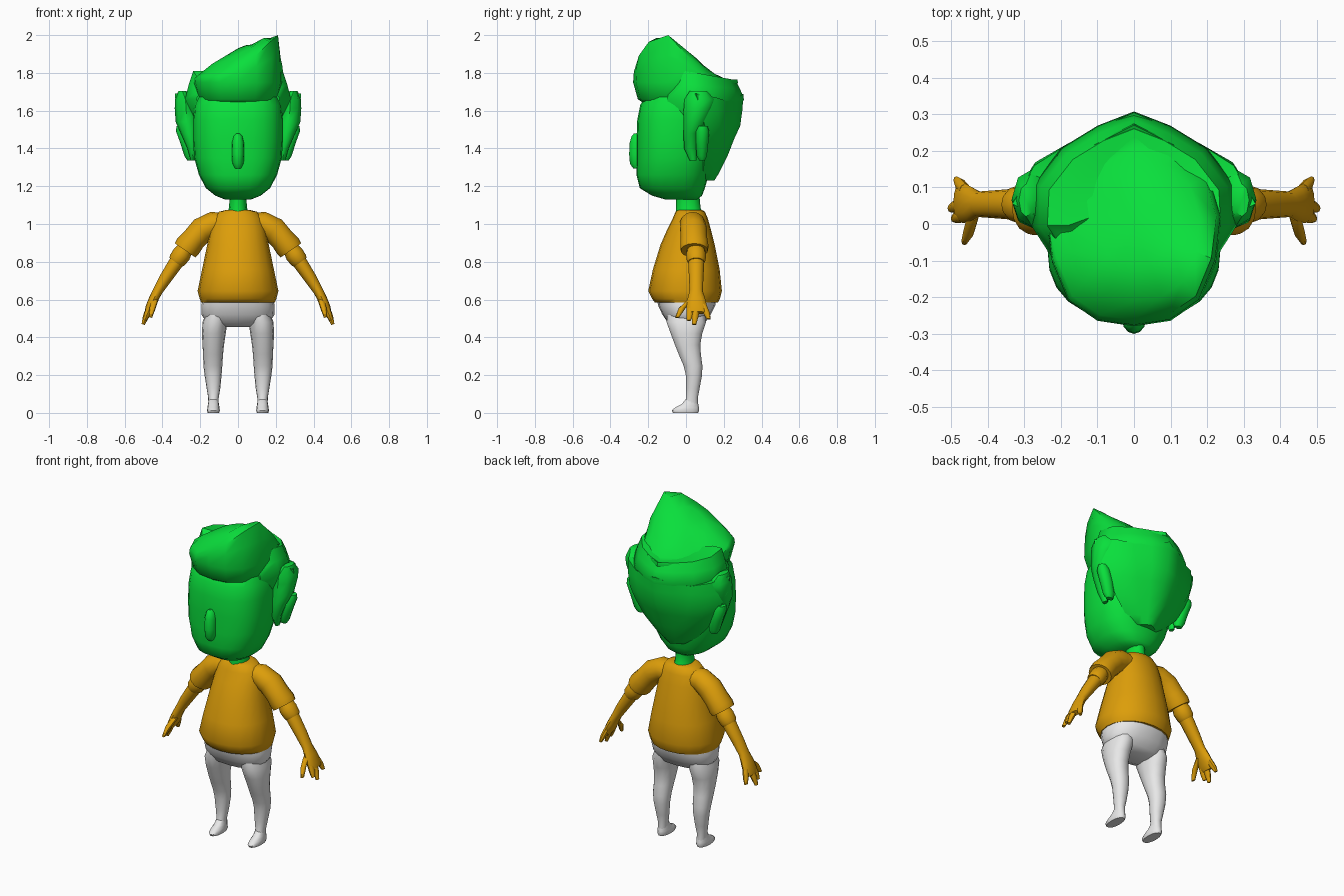
import bpy, bmesh, math
from mathutils import Vector


def material(name, rgb):
    m = bpy.data.materials.new(name)
    m.diffuse_color = (*rgb, 1)
    return m


GREEN = material("green", (0.003, 0.74, 0.045))
ORANGE = material("orange", (0.72, 0.34, 0.003))
WHITE = material("soft_white", (0.8, 0.8, 0.8))


def loft(name, rings, mat, angle=45):
    """Skin closed rings of equal length and cap both ends."""
    bm = bmesh.new()
    loops = [[bm.verts.new(p) for p in r] for r in rings]
    n = len(loops[0])
    for a, b in zip(loops, loops[1:]):
        for i in range(n):
            j = (i + 1) % n
            bm.faces.new((a[i], a[j], b[j], b[i]))
    for cap in (loops[0], loops[-1]):
        c = bm.verts.new(sum((v.co for v in cap), Vector()) / n)
        for i in range(n):
            bm.faces.new((cap[i], cap[(i + 1) % n], c))
    bmesh.ops.recalc_face_normals(bm, faces=bm.faces)
    me = bpy.data.meshes.new(name)
    bm.to_mesh(me)
    bm.free()
    me.materials.append(mat)
    ob = bpy.data.objects.new(name, me)
    bpy.context.collection.objects.link(ob)
    bpy.ops.object.select_all(action='DESELECT')
    ob.select_set(True)
    bpy.context.view_layer.objects.active = ob
    bpy.ops.object.shade_smooth_by_angle(angle=math.radians(angle))
    return ob


def oval(c, u, v, n, power=2.0):
    """Superellipse ring around c with half-axes u and v."""
    pts = []
    for i in range(n):
        a = 2 * math.pi * i / n
        s, t = math.cos(a), math.sin(a)
        s = math.copysign(abs(s) ** (2 / power), s)
        t = math.copysign(abs(t) ** (2 / power), t)
        pts.append(Vector(c) + Vector(u) * s + Vector(v) * t)
    return pts


def stack(name, rows, mat, n=16, power=2.0, side=1, angle=45):
    """Horizontal rings: z, centre x, half width, front y, back y."""
    rings = [oval((side * x, (f + b) / 2, z), (w, 0, 0), (0, (b - f) / 2, 0), n, power)
             for z, x, w, f, b in rows]
    return loft(name, rings, mat, angle)


def limb(name, rows, mat, side, n=12, angle=45):
    """Tube along a path: x, y, z, thickness, depth."""
    pts = [Vector(r[:3]) for r in rows]
    rings = []
    for i, r in enumerate(rows):
        d = pts[min(i + 1, len(pts) - 1)] - pts[max(i - 1, 0)]
        u = Vector((d.z, 0, -d.x)).normalized() * r[3]
        rings.append([Vector((side * p.x, p.y, p.z))
                      for p in oval(pts[i], u, (0, r[4], 0), n)])
    return loft(name, rings, mat, angle)


def mirrored(half):
    return half + [(-x, y) for x, y in half[-2:0:-1]]


# Head, nose and neck
stack("head", [
    (1.13, 0, .07, -.11, .06), (1.15, 0, .12, -.18, .085), (1.19, 0, .17, -.245, .10),
    (1.26, 0, .207, -.262, .12), (1.35, 0, .232, -.262, .14), (1.45, 0, .238, -.262, .15),
    (1.55, 0, .238, -.258, .16), (1.63, 0, .23, -.242, .16), (1.70, 0, .2, -.2, .14)],
    GREEN, 24, 2.5, angle=60)
stack("nose", [
    (1.295, 0, .018, -.28, -.22), (1.32, 0, .03, -.297, -.22), (1.37, 0, .033, -.301, -.22),
    (1.43, 0, .032, -.298, -.22), (1.465, 0, .024, -.288, -.22), (1.48, 0, .01, -.275, -.22)],
    GREEN, 12)
stack("neck", [(1.04, 0, .06, -.055, .095), (1.085, 0, .048, -.053, .077),
               (1.14, 0, .044, -.052, .072), (1.24, 0, .06, -.06, .09)], GREEN, 12)

# Swept top hair, rising to a point on one side
outline = mirrored([(0, -.28), (.1, -.265), (.18, -.21), (.225, -.10), (.24, .02),
                    (.205, .14), (.11, .22), (0, .275)])


def crown(x, y):
    z = 1.93 + x * (.4 if x > 0 else .6)
    z -= .55 * max(0, y + .1) + .8 * max(0, -.17 - y)
    z -= .9 * max(0, .826 * (x - .07) + .564 * (y - .12))
    return min(2.0, max(z, 1.77))


def hair_ring(scale, height):
    return [Vector((x * scale, y * scale, height(x * scale, y * scale))) for x, y in outline]


loft("top_hair", [
    hair_ring(.80, lambda x, y: 1.64),
    hair_ring(.91, lambda x, y: 1.66),
    hair_ring(1.0, lambda x, y: 1.75),
    hair_ring(.985, lambda x, y: 1.76 + .55 * (crown(x, y) - 1.76)),
    hair_ring(.94, lambda x, y: crown(x, y) - (0 if x > .2 and y < -.05 else .012)),
    hair_ring(.75, crown), hair_ring(.4, crown)], GREEN, 50)

# Middle band of hair between the crown and the back
band = mirrored([(0, -.09), (.2, -.09), (.255, -.005), (.25, .1), (.18, .19), (.09, .245), (0, .28)])
loft("hair_band", [
    [Vector((x * s, y * s, z - k * (.17 * max(0, y) + .9 * max(0, -.005 - y)))) for x, y in band]
    for s, z, k in ((.9, 1.56, 0), (1.1, 1.66, 0), (1.02, 1.74, .5), (.93, 1.81, 1), (.7, 1.81, 1))],
    GREEN, 50)

# Back hair: pointed at the rear, tapering toward the nape
back_shape = [(0, -.2), (.7, -.2), (1, 0), (.82, .42), (.55, .65), (.28, .84), (0, 1)]
rings = []
for z, w, f, b in ((1.23, .08, .08, .15), (1.27, .13, .09, .175), (1.36, .215, .10, .22),
                   (1.45, .268, .11, .255), (1.52, .305, .10, .287), (1.60, .33, .075, .298),
                   (1.68, .333, .055, .305), (1.67, .27, .05, .27)):
    half = [(w * p, f + (b - f) * q) for p, q in back_shape]
    ring = []
    for i, (x, y) in enumerate(mirrored(half)):
        k = min(i, 12 - i)
        dip = (.02, .02, .01, -.01, -.03, -.02, .01)[k] if z > 1.65 else 0
        ring.append(Vector((x, y, z + dip)))
    rings.append(ring)
loft("back_hair", rings, GREEN, 50)

# Shirt body
stack("shirt", [
    (.585, 0, .195, -.165, .17), (.605, 0, .203, -.18, .18), (.645, 0, .214, -.2, .19),
    (.76, 0, .19, -.175, .178), (.89, 0, .163, -.135, .152), (.97, 0, .147, -.1, .132),
    (1.03, 0, .13, -.07, .115), (1.065, 0, .10, -.055, .1), (1.075, 0, .06, -.045, .085)],
    ORANGE, 20, 2.1, angle=60)

# Hips
stack("hips", [
    (.455, 0, .09, -.05, .06), (.475, 0, .165, -.095, .1), (.52, 0, .193, -.125, .13),
    (.57, 0, .194, -.148, .155), (.61, 0, .185, -.155, .16)], WHITE, 20, 2.3, angle=75)

for side, tag in ((1, "left"), (-1, "right")):
    # Side lock in front of the ear, widening up to a pointed top
    stack(tag + "_side_lock", [
        (1.335, .238, .012, .02, .055), (1.40, .242, .026, -.01, .06),
        (1.48, .258, .045, -.014, .07), (1.54, .270, .060, -.014, .11),
        (1.61, .275, .060, -.012, .14), (1.66, .278, .056, -.008, .15),
        (1.705, .295, .02, .02, .11)],
        GREEN, 8, side=side, angle=50)
    # Ear
    stack(tag + "_ear", [
        (1.335, .245, .022, .07, .10), (1.36, .250, .034, .055, .112),
        (1.43, .268, .038, .05, .12), (1.49, .290, .038, .052, .124),
        (1.52, .300, .026, .065, .115)], GREEN, 10, side=side)
    # Sleeve and rolled cuff
    limb(tag + "_sleeve", [
        (.05, .03, 1.0, .055, .06), (.13, .035, 1.0, .066, .068), (.19, .04, .968, .069, .072),
        (.235, .042, .918, .065, .072), (.265, .044, .882, .07, .076),
        (.28, .044, .860, .066, .072)], ORANGE, side, 14, 60)
    limb(tag + "_cuff", [
        (.25, .05, .905, .038, .04), (.286, .053, .858, .045, .048), (.298, .053, .84, .05, .053),
        (.322, .054, .808, .047, .05), (.33, .054, .797, .041, .043)], ORANGE, side)
    # Forearm and palm
    limb(tag + "_forearm", [
        (.29, .053, .85, .038, .042), (.335, .054, .785, .038, .042),
        (.385, .054, .71, .033, .038), (.425, .054, .645, .026, .035),
        (.448, .055, .60, .025, .048), (.468, .058, .555, .023, .056),
        (.48, .058, .53, .016, .05)], ORANGE, side)
    # Thumb and fingers
    digits = (("thumb", (.438, .03, .60), (.452, -.02, .555), (.464, -.047, .505)),
              ("first_finger", (.465, .025, .56), (.482, .02, .52), (.493, .015, .49)),
              ("middle_finger", (.468, .055, .56), (.488, .048, .51), (.502, .043, .468)),
              ("last_finger", (.462, .09, .57), (.476, .108, .53), (.486, .12, .497)))
    for name, a, b, c in digits:
        limb(f"{tag}_{name}", [(*a, .017, .02), (*b, .016, .018), (*c, .009, .011)],
             ORANGE, side, 8)
    # Leg
    stack(tag + "_leg", [
        (.02, .13, .026, -.02, .068), (.08, .13, .028, .0, .063), (.13, .130, .036, .0, .073),
        (.20, .132, .045, -.002, .086), (.25, .133, .050, -.014, .088),
        (.31, .132, .053, -.04, .08), (.36, .131, .057, -.06, .077),
        (.42, .128, .063, -.083, .088), (.48, .122, .066, -.105, .108),
        (.54, .105, .06, -.10, .10)], WHITE, 14, 2.2, side, 60)
    # Foot
    stack(tag + "_foot", [
        (0, .13, .030, -.07, .066), (.012, .13, .034, -.077, .072), (.028, .13, .032, -.06, .07),
        (.045, .13, .029, -.025, .066), (.08, .13, .024, .004, .06)], WHITE, 14, 2.2, side, 60)
